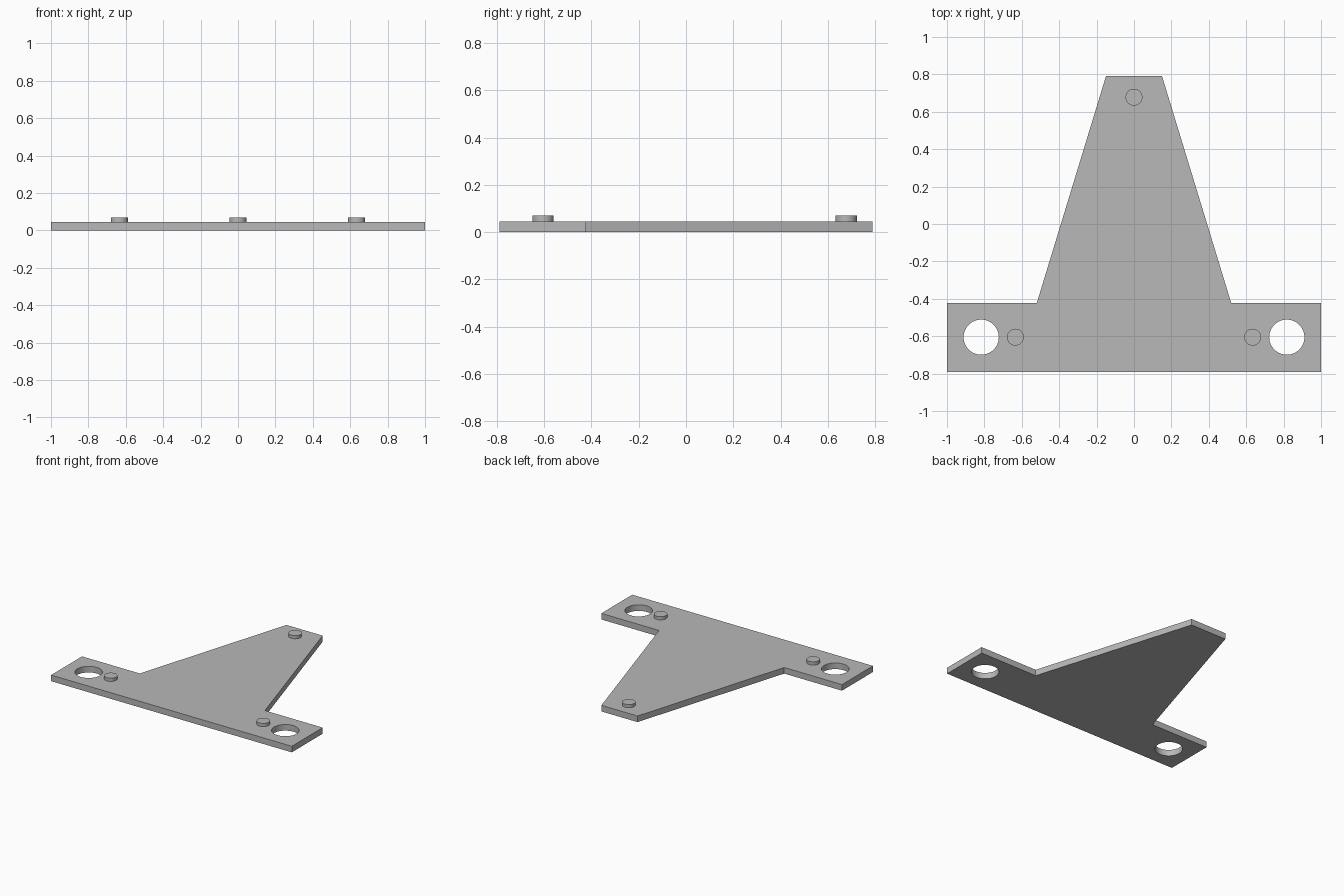
import bpy
from math import cos, sin, tau, radians

cube = bpy.data.objects.get("Cube")
if cube:
    bpy.data.objects.remove(cube, do_unlink=True)

THICK = 0.046
PIN_TOP = 0.07
ROW_Y = -0.605

grey = bpy.data.materials.new("plain grey")
grey.use_nodes = True
colour = (0.48, 0.48, 0.48, 1)
grey.diffuse_color = colour
grey.node_tree.nodes["Principled BSDF"].inputs["Base Color"].default_value = colour


def circle(x, y, radius, sides=64):
    return [(x + radius * cos(tau * i / sides), y + radius * sin(tau * i / sides))
            for i in range(sides)]


def slab(name, loops, bottom, top):
    """Extrude closed outlines (inner loops become holes) into a solid mesh."""
    curve = bpy.data.curves.new(name, "CURVE")
    curve.dimensions = "2D"
    curve.fill_mode = "BOTH"
    curve.extrude = (top - bottom) / 2
    for loop in loops:
        spline = curve.splines.new("POLY")
        spline.points.add(len(loop) - 1)
        for point, (x, y) in zip(spline.points, loop):
            point.co = (x, y, 0, 1)
        spline.use_cyclic_u = True
    curve.materials.append(grey)
    obj = bpy.data.objects.new(name, curve)
    obj.location.z = (top + bottom) / 2
    bpy.context.collection.objects.link(obj)
    bpy.ops.object.select_all(action="DESELECT")
    obj.select_set(True)
    bpy.context.view_layer.objects.active = obj
    bpy.ops.object.convert(target="MESH")
    # Weld the caps to the walls
    bpy.ops.object.mode_set(mode="EDIT")
    bpy.ops.mesh.select_all(action="SELECT")
    bpy.ops.mesh.remove_doubles(threshold=0.0001)
    bpy.ops.mesh.normals_make_consistent(inside=False)
    bpy.ops.object.mode_set(mode="OBJECT")
    bpy.ops.object.shade_smooth_by_angle(angle=radians(30))


# Tapered plate on a wide foot, with two mounting holes
half = [(1, -0.79), (1, -0.423), (0.52, -0.423), (0.15, 0.79)]
outline = half + [(-x, y) for x, y in reversed(half)]
holes = [circle(side * 0.817, ROW_Y, 0.094) for side in (1, -1)]
slab("mounting_plate", [outline] + holes, 0, THICK)

# Locating pins on the upper face
for name, x, y in (("left_pin", 0.634, ROW_Y), ("right_pin", -0.634, ROW_Y),
                   ("rear_pin", 0, 0.678)):
    slab(name, [circle(x, y, 0.045)], THICK - 0.002, PIN_TOP)
